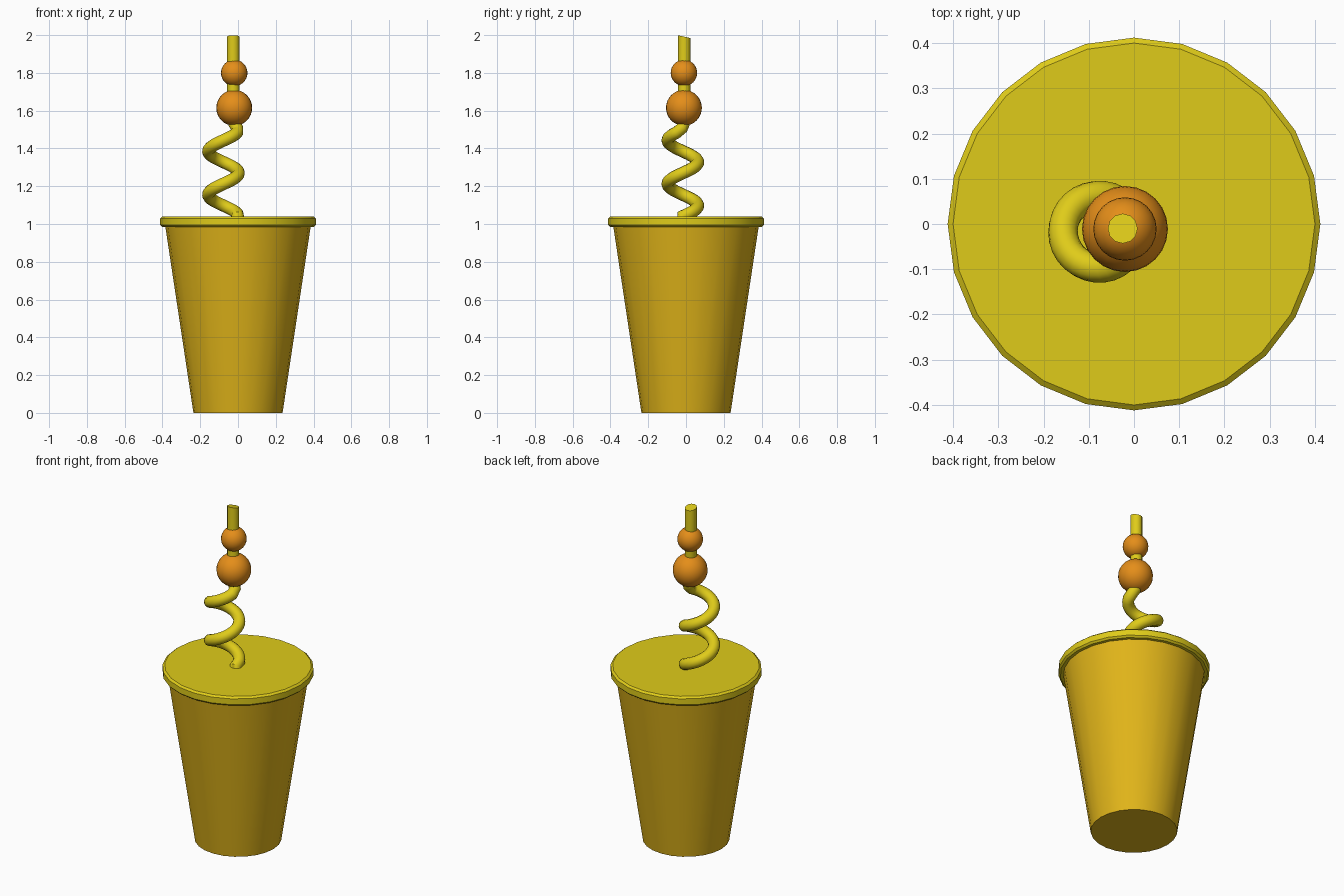
import bpy, bmesh
from math import sin, cos, pi, radians

if "Cube" in bpy.data.objects:
    bpy.data.objects.remove(bpy.data.objects["Cube"])


def material(name, rgb):
    m = bpy.data.materials.new(name)
    m.diffuse_color = (*rgb, 1)
    m.use_nodes = True
    m.node_tree.nodes["Principled BSDF"].inputs["Base Color"].default_value = m.diffuse_color
    return m


CUP = material("cup_gold", (0.75, 0.46, 0.01))
YELLOW = material("lid_yellow", (0.74, 0.60, 0.01))
ORANGE = material("bead_orange", (0.78, 0.27, 0.01))


def smooth(ob, angle=30):
    bpy.ops.object.select_all(action='DESELECT')
    ob.select_set(True)
    bpy.context.view_layer.objects.active = ob
    bpy.ops.object.shade_smooth_by_angle(angle=radians(angle))


def lathe(name, profile, mat, sides=24):
    """Revolve (radius, z) points around z and cap both ends."""
    bm = bmesh.new()
    rings = [[bm.verts.new((r * cos(2 * pi * i / sides), r * sin(2 * pi * i / sides), z))
              for i in range(sides)] for r, z in profile]
    for a, b in zip(rings, rings[1:]):
        for i in range(sides):
            j = (i + 1) % sides
            bm.faces.new((a[i], a[j], b[j], b[i]))
    bm.faces.new(rings[0][::-1])
    bm.faces.new(rings[-1])
    me = bpy.data.meshes.new(name)
    bm.to_mesh(me)
    bm.free()
    ob = bpy.data.objects.new(name, me)
    bpy.context.collection.objects.link(ob)
    me.materials.append(mat)
    smooth(ob)
    return ob


# Tapered cup and bevelled lid
lathe("cup", [(0.236, 0), (0.386, 0.995)], CUP)
lathe("lid", [(0.402, 0.985), (0.412, 0.995), (0.412, 1.03), (0.40, 1.04)], YELLOW)

# Straw: short stem, two-turn spiral, straight mouthpiece
path = [(-0.002, -0.017, 1.0), (-0.002, -0.017, 1.045)]
for deg in range(24, 2 * 360 - 14, 12):
    a = radians(deg)
    path.append((-0.077 + 0.08 * cos(a), -0.017 + 0.08 * sin(a), 1.04 + 0.23 * deg / 360))
path += [(-0.005, -0.022, 1.507), (-0.018, -0.013, 1.53), (-0.025, -0.01, 1.57), (-0.025, -0.01, 1.992)]

curve = bpy.data.curves.new("straw", 'CURVE')
curve.dimensions = '3D'
curve.bevel_depth = 0.033
curve.bevel_resolution = 4
curve.use_fill_caps = True
spline = curve.splines.new('POLY')
spline.points.add(len(path) - 1)
for p, co in zip(spline.points, path):
    p.co = (*co, 1)
straw = bpy.data.objects.new("straw", curve)
bpy.context.collection.objects.link(straw)
bpy.ops.object.select_all(action='DESELECT')
straw.select_set(True)
bpy.context.view_layer.objects.active = straw
bpy.ops.object.convert(target='MESH')
straw = bpy.context.object
straw.data.materials.clear()
straw.data.materials.append(YELLOW)
# Slightly slanted mouth end
for v in straw.data.vertices:
    if v.co.z > 1.95:
        v.co.z -= 0.22 * (v.co.y + 0.01)
smooth(straw, 50)

# Beads threaded on the straw
for name, z, r in (("large_bead", 1.615, 0.095), ("small_bead", 1.80, 0.07)):
    bpy.ops.mesh.primitive_uv_sphere_add(segments=24, ring_count=16, radius=r,
                                         location=(-0.02, -0.011, z))
    bead = bpy.context.object
    bead.name = name
    bead.data.materials.append(ORANGE)
    smooth(bead)
